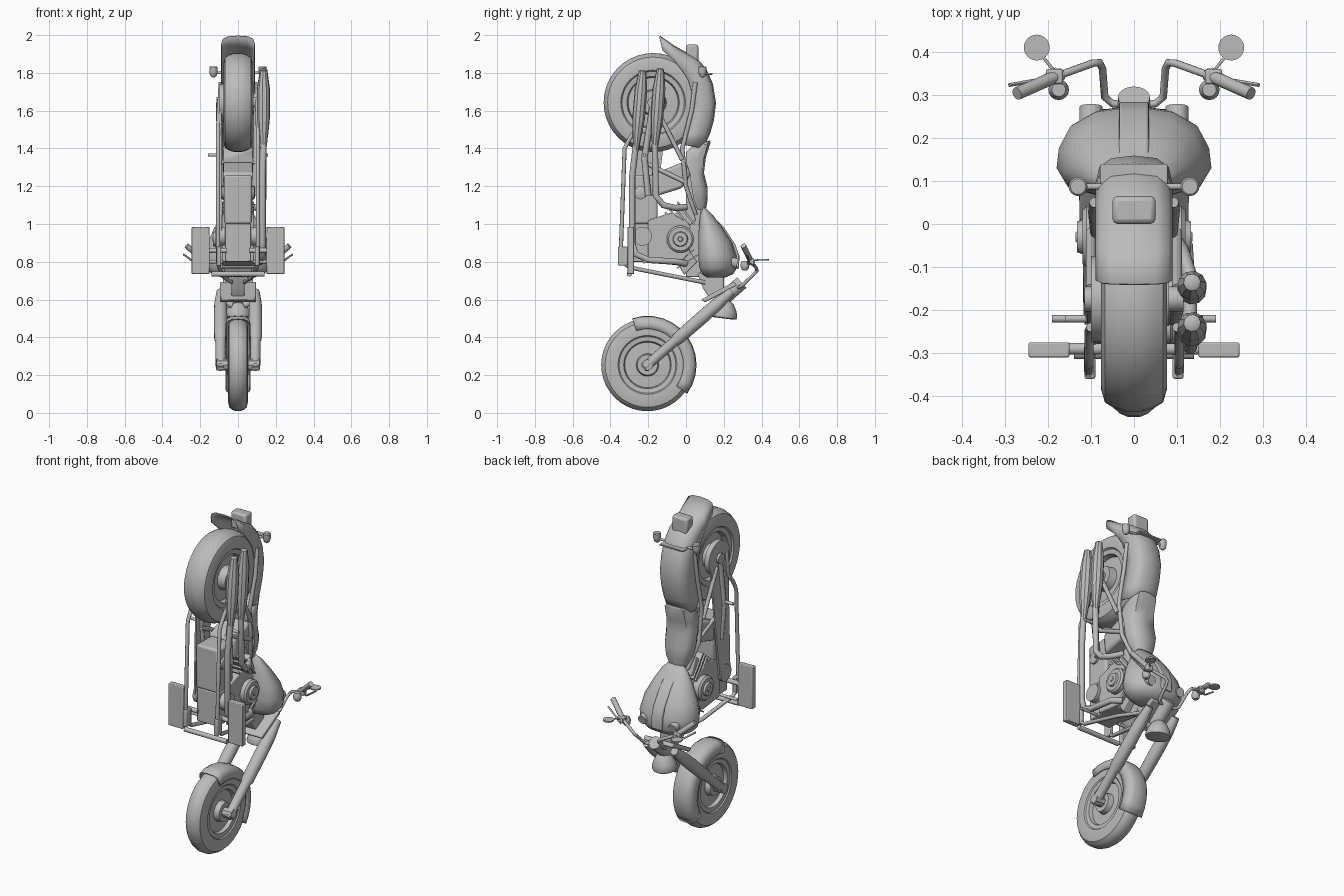
import bpy, bmesh, math
from mathutils import Vector

cube = bpy.data.objects.get("Cube")
if cube:
    bpy.data.objects.remove(cube, do_unlink=True)

grey = bpy.data.materials.new("plain grey")
grey.use_nodes = True
grey.diffuse_color = (0.5, 0.5, 0.5, 1)
grey.node_tree.nodes["Principled BSDF"].inputs["Base Color"].default_value = (0.5, 0.5, 0.5, 1)


def loft(name, rings, bevel=0, solid=0, closed=True, angle=35):
    """Skin rings of points; closed rings get end caps, open ones make a sheet."""
    bm = bmesh.new()
    rows = [[bm.verts.new(p) for p in ring] for ring in rings]
    n = len(rows[0])
    for a, b in zip(rows, rows[1:]):
        for i in range(n if closed else n - 1):
            j = (i + 1) % n
            bm.faces.new((a[i], a[j], b[j], b[i]))
    if closed:
        bm.faces.new(rows[0])
        bm.faces.new(rows[-1])
    bmesh.ops.recalc_face_normals(bm, faces=bm.faces[:])
    me = bpy.data.meshes.new(name)
    bm.to_mesh(me)
    bm.free()
    me.materials.append(grey)
    ob = bpy.data.objects.new(name, me)
    bpy.context.collection.objects.link(ob)
    bpy.ops.object.select_all(action='DESELECT')
    ob.select_set(True)
    bpy.context.view_layer.objects.active = ob
    bpy.ops.object.shade_smooth_by_angle(angle=math.radians(angle))
    if solid:
        m = ob.modifiers.new("thickness", 'SOLIDIFY')
        m.thickness, m.offset = solid, 0
    if bevel:
        m = ob.modifiers.new("bevel", 'BEVEL')
        m.width, m.segments = bevel, 2
    return ob


def turned(name, p1, p2, profile, n=16):
    """Revolve (distance, radius) pairs about the line from p1 towards p2."""
    p1, d = Vector(p1), (Vector(p2) - Vector(p1)).normalized()
    u = d.orthogonal().normalized()
    v = d.cross(u)
    ang = [2 * math.pi * i / n for i in range(n)]
    return loft(name, [[p1 + d * t + (u * math.cos(a) + v * math.sin(a)) * r for a in ang]
                       for t, r in profile])


def rod(name, p1, p2, r, n=12):
    return turned(name, p1, p2, [(0, r), ((Vector(p2) - Vector(p1)).length, r)], n)


def tube(name, pts, r, n=10):
    """Bent pipe through the points, with shared rings at the bends."""
    pts = [Vector(p) for p in pts]
    rings, u = [], None
    for i, p in enumerate(pts):
        d = (pts[min(i + 1, len(pts) - 1)] - pts[max(i - 1, 0)]).normalized()
        u = d.orthogonal().normalized() if u is None else (u - d * u.dot(d)).normalized()
        v = d.cross(u)
        rings.append([p + (u * math.cos(2 * math.pi * k / n) + v * math.sin(2 * math.pi * k / n)) * r
                      for k in range(n)])
    return loft(name, rings, angle=60)


def prism(name, yz, x0, x1, bevel=0.006):
    """Side outline extruded across x."""
    return loft(name, [[(x, y, z) for y, z in yz] for x in (x0, x1)], bevel)


def box(name, x, y, z, bevel=0.005):
    return prism(name, [(y[0], z[0]), (y[1], z[0]), (y[1], z[1]), (y[0], z[1])], x[0], x[1], bevel)


def wheel(name, y, z, R, w, rim, hub):
    half = [(w * 1.05, hub * 0.4), (w * 1.05, hub * 0.9), (w * 0.45, hub), (w * 0.4, rim * 0.8),
            (w * 0.8, rim * 0.84), (w * 0.85, rim), (w * 0.97, rim * 1.04), (w, rim + (R - rim) * 0.45),
            (w * 0.88, rim + (R - rim) * 0.78), (w * 0.6, R - 0.008), (w * 0.25, R)]
    turned(name, (0, y, z), (1, y, z), [(-x, r) for x, r in half] + half[::-1], 40)


def fender(name, stations, w):
    """Arched sheet from (outer y, z, inner y, z) stations."""
    shape = [(-1, 0), (-1, .45), (-.9, .78), (-.6, .95), (0, 1), (.6, .95), (.9, .78), (1, .45), (1, 0)]
    loft(name, [[(x * w, iy + (oy - iy) * k, iz + (oz - iz) * k) for x, k in shape]
                for oy, oz, iy, iz in stations], solid=0.006, closed=False, angle=50)


# Wheels and fenders
FY, FZ, RY, RZ = -0.204, 0.254, -0.174, 1.643
wheel("front_wheel", FY, FZ, 0.245, 0.053, 0.15, 0.06)
wheel("rear_wheel", RY, RZ, 0.262, 0.077, 0.165, 0.07)
arc = [math.radians(108 - 12 * i) for i in range(13)]
fender("front_fender", [(FY + .257 * math.cos(a), FZ + .257 * math.sin(a),
                         FY + .19 * math.cos(a), FZ + .19 * math.sin(a)) for a in arc], 0.063)
fender("rear_fender", [(-.14, 1.995, -.125, 1.92), (-.06, 1.94, -.06, 1.86), (.056, 1.875, -.02, 1.81),
                       (.105, 1.82, .01, 1.765), (.14, 1.74, .03, 1.70), (.156, 1.64, .04, 1.64),
                       (.145, 1.55, .025, 1.56), (.125, 1.48, .0, 1.48), (.09, 1.40, -.02, 1.42)], 0.087)

# Tail lamp, lamp bar and indicators
box("tail_lamp", (-.05, .05), (.0, .065), (1.85, 1.95), .012)
box("number_plate", (-.078, .078), (.075, .14), (1.79, 1.80), .003)
rod("lamp_bar", (-.13, .087, 1.80), (.13, .087, 1.80), .007)

# Tank: rings by (z, half width, bottom y, top y)
section = [(.45, 0), (.85, .1), (1, .32), (.97, .55), (.82, .8), (.5, .96), (.18, 1)]
section += [(-x, y) for x, y in section[::-1]]
loft("fuel_tank", [[(x * w, b + (t - b) * y, z) for x, y in section] for z, w, b, t in
                   [(1.085, .05, .085, .105), (1.05, .085, .075, .14), (.98, .125, .068, .195),
                    (.90, .163, .065, .245), (.83, .18, .065, .268), (.77, .172, .07, .272),
                    (.735, .14, .085, .25), (.718, .09, .11, .21)]], angle=50)
prism("tank_console", [(.12, 1.06), (.2, .985), (.262, .89), (.283, .83), (.28, .76), (.2, .8)], -.035, .035)

# Seat: rings by (lower y, upper y, z, half width)
seat = [(1, 0), (1, .5), (.75, .9), (0, 1), (-.75, .9), (-1, .5), (-1, 0)]
loft("seat", [[(x * w, a + (b - a) * k, z + (b - a) * k * s) for x, k in seat] for a, b, z, w, s in
              [(.06, .105, 1.075, .05, 0), (.04, .115, 1.13, .075, 0), (.03, .115, 1.19, .088, 0),
               (.02, .095, 1.27, .09, 0), (.0, .105, 1.33, .085, .2), (.0, .13, 1.38, .08, .4),
               (.03, .125, 1.41, .06, .35)]], angle=50)

# Steering head, yokes and headlamp
prism("steering_head", [(.06, .74), (.2, .74), (.2, .64), (.13, .6), (.09, .66)], -.035, .035)
rod("steering_stem", (0, .17, .58), (0, .295, .69), .037, 20)
prism("lower_yoke", [(-.07 + .15, .6), (.1, .585), (.27, .675), (.255, .695)], -.095, .095)
turned("headlamp", (0, .2, .50), (0, .215, .62),
       [(0, .055), (.004, .067), (.015, .07), (.045, .062), (.08, .043), (.1, .02), (.105, .004)], 24)

# Engine core
box("gearbox_block", (-.07, .07), (-.29, -.14), (.80, 1.0))
box("oil_tank", (-.073, .073), (-.295, -.15), (1.0, 1.26), .012)
prism("crankcase", [(-.2, .8), (-.04, .78), (.02, .85), (.02, 1.0), (-.08, 1.06), (-.2, 1.02)], -.085, .085)
prism("rear_cylinder", [(-.16, .97), (-.09, .9), (.055, 1.02), (.015, 1.12)], -.075, .075)
prism("front_cylinder", [(-.1, .89), (-.04, .94), (.06, .80), (-.01, .73)], -.075, .075)
for k in range(4):
    y, z = -.07 + .022 * k, 1.0 + .018 * k
    prism(f"cooling_fin_{k}", [(y - .045, z + .06), (y + .045, z - .06), (y + .053, z - .054),
                               (y - .037, z + .066)], -.085, .085, 0)
    y, z = -.055 + .02 * k, .885 - .027 * k
    prism(f"front_fin_{k}", [(y - .055, z - .035), (y + .055, z + .035), (y + .059, z + .029),
                             (y - .051, z - .041)], -.085, .085, 0)
prism("battery_cover", [(-.16, 1.27), (-.01, 1.33), (.03, 1.27), (-.02, 1.19), (-.15, 1.15)], -.085, .085, .015)
box("frame_spine", (-.03, .03), (.0, .08), (.72, 1.36))
rod("cross_bar", (-.14, -.30, .735), (.14, -.30, .735), .014)

# Parts repeated on both sides
for s, side in ((1, "left"), (-1, "right")):
    # Fork leg: slim tube with thick upper shroud
    foot, head = (s * .092, -.225, .235), (s * .092, .245, .645)
    turned(f"fork_leg_{side}", foot, head, [(0, .018), (.01, .026), (.22, .027), (.24, .034),
                                            (.40, .036), (.52, .034), (.62, .022)], 16)
    rod(f"front_axle_{side}", (s * .04, FY, FZ), (s * .115, FY, FZ), .03, 8)
    rod(f"rear_axle_{side}", (s * .06, RY, RZ), (s * .115, RY, RZ), .03)
    rod(f"fork_brace_{side}", (s * .03, .17, .57), (s * .1, .17, .6), .018)
    # Handlebar, grip, lever, mirror
    tube(f"handlebar_{side}", [(0, .275, .665), (s * .05, .28, .665), (s * .068, .295, .672), (s * .073, .36, .735),
                               (s * .08, .375, .75), (s * .095, .374, .765), (s * .175, .345, .80)], .009)
    rod(f"grip_{side}", (s * .17, .348, .795), (s * .272, .303, .885), .015)
    box(f"switch_box_{side}", (s * .165, s * .205), (.325, .36), (.785, .82))
    tube(f"lever_{side}", [(s * .18, .36, .78), (s * .22, .335, .79), (s * .29, .323, .84)], .005, 6)
    turned(f"fluid_cup_{side}", (s * .175, .312, .755), (s * .175, .312, .81),
           [(0, .012), (.01, .021), (.03, .024), (.05, .016)])
    tube(f"mirror_stem_{side}", [(s * .185, .355, .805), (s * .205, .38, .81), (s * .226, .405, .81)], .004, 6)
    rod(f"mirror_{side}", (s * .226, .41, .806), (s * .226, .41, .814), .03, 24)
    rod(f"filler_cap_{side}", (s * .1, .235, .80), (s * .1, .272, .79), .027, 20)
    # Indicator lamp
    turned(f"indicator_{side}", (s * .13, .087, 1.775), (s * .13, .087, 1.84),
           [(0, .006), (.01, .017), (.03, .022), (.055, .022), (.06, .018)])
    # Round covers
    turned(f"engine_cover_{side}", (s * .07, -.03, .92), (s, -.03, .92),
           [(0, .072), (.04, .072), (.05, .062), (.05, .04), (.062, .036), (.062, .014), (.066, .01)], 24)
    rod(f"gear_cover_{side}", (s * .06, -.23, .935), (s * .105, -.23, .935), .05, 20)
    turned(f"tank_plug_{side}", (s * .06, -.24, 1.165), (s, -.24, 1.165), [(0, .035), (.025, .035), (.03, .025)])
    # Frame tubes
    tube(f"down_tube_{side}", [(s * .03, .1, .69), (s * .075, -.05, .72), (s * .1, -.3, .77),
                               (s * .105, -.335, .80), (s * .105, -.345, .86), (s * .105, -.325, 1.40),
                               (s * .105, -.30, 1.45), (s * .105, -.25, 1.52), (s * .1, -.24, 1.66)], .011)
    tube(f"seat_rail_{side}", [(s * .045, .05, 1.05), (s * .085, .0, 1.2), (s * .09, -.02, 1.4),
                               (s * .095, .03, 1.6), (s * .092, .05, 1.75)], .012)
    tube(f"swing_arm_{side}", [(s * .09, -.2, 1.15), (s * .095, -.22, 1.35), (s * .1, RY, RZ)], .017)
    tube(f"shock_{side}", [(s * .1, -.02, 1.34), (s * .1, -.15, 1.6)], .012)
    rod(f"rear_strut_{side}", (s * .085, -.23, 1.33), (s * .085, -.0, 1.22), .012)
    # Foot board and pegs
    box(f"foot_board_{side}", (s * .15, s * .245), (-.31, -.275), (.735, .985), .004)
    rod(f"board_arm_{side}", (s * .06, -.29, .86), (s * .18, -.29, .86), .014)
    rod(f"front_peg_{side}", (s * .08, -.22, .80), (s * .19, -.22, .80), .009)
    rod(f"rear_peg_{side}", (s * .09, -.22, 1.365), (s * .16, -.22, 1.365), .009)
    box(f"peg_plate_{side}", (s * .09, s * .115), (-.36, -.31), (.78, .88))

# Twin exhausts on one flank
muffler = [(0, .015), (.1, .027), (.17, .034), (.32, .034), (.42, .02), (.425, .012)]
tube("lower_pipe", [(.08, .0, .79), (.12, -.05, .80), (.13, -.2, .81), (.13, -.265, .84), (.13, -.285, .9),
                    (.13, -.285, 1.25), (.135, -.265, 1.42)], .017)
tube("upper_pipe", [(.07, .0, 1.09), (.11, -.06, 1.085), (.13, -.12, 1.1), (.135, -.16, 1.15), (.135, -.165, 1.42)], .017)
turned("lower_muffler", (.135, -.265, 1.39), (.135, -.23, 1.81), muffler, 10)
turned("upper_muffler", (.135, -.165, 1.40), (.135, -.135, 1.83), muffler, 10)

# Drive belt and pulley on the other flank
prism("belt_guard", [(-.28, .93), (-.18, .93), (-.09, RZ), (-.26, RZ)], -.098, -.088, 0)
rod("rear_pulley", (-.07, RY, RZ), (-.1, RY, RZ), .1, 28)
